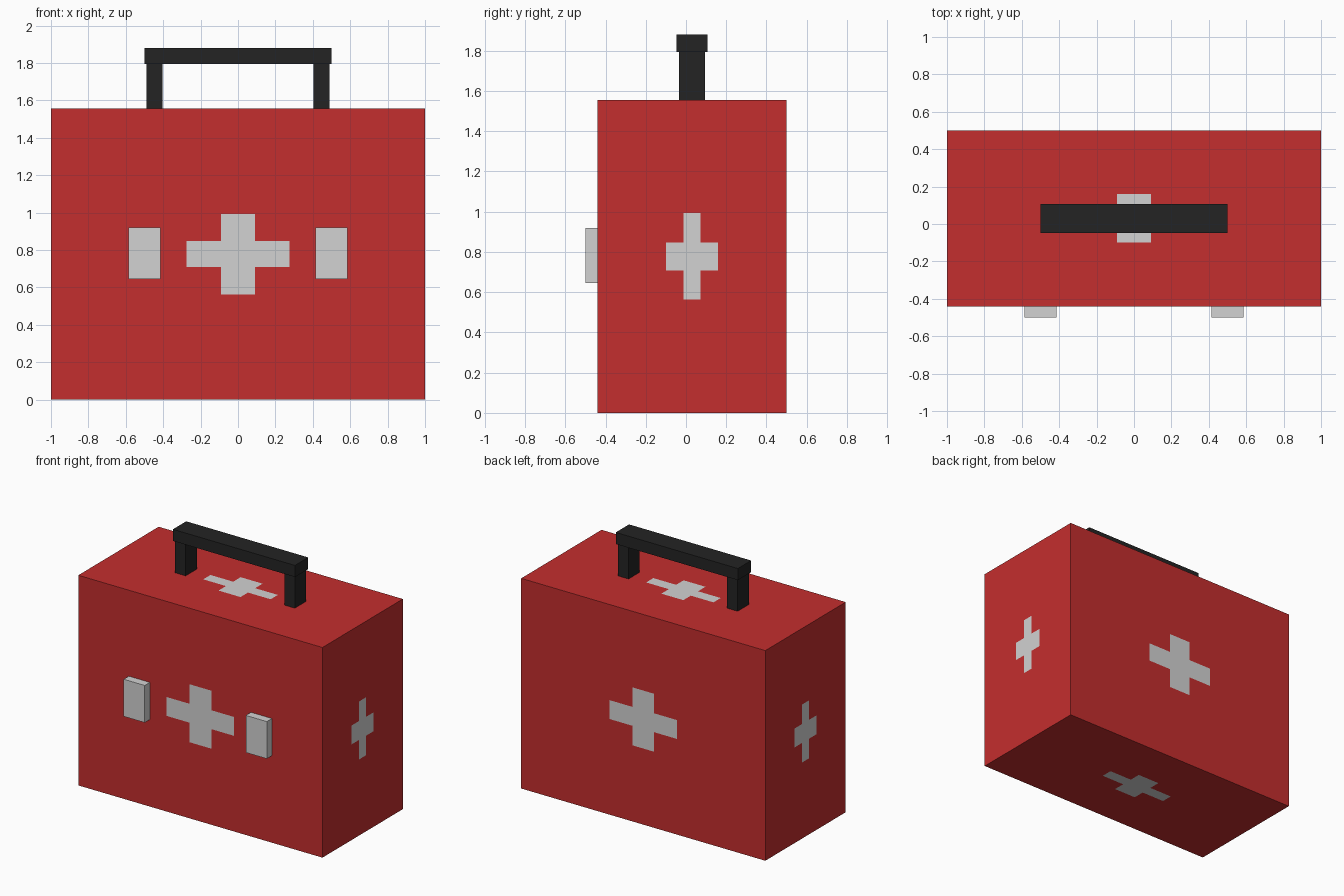
import bpy
import bmesh
from mathutils import Vector

default = bpy.data.objects.get("Cube")
if default:
    bpy.data.objects.remove(default, do_unlink=True)


def srgb(v):
    v /= 255
    return v / 12.92 if v < 0.04045 else ((v + 0.055) / 1.055) ** 2.4


def material(name, r, g, b):
    mat = bpy.data.materials.new(name)
    colour = (srgb(r), srgb(g), srgb(b), 1)
    mat.use_nodes = True
    mat.diffuse_color = colour
    bsdf = next(n for n in mat.node_tree.nodes if n.type == "BSDF_PRINCIPLED")
    bsdf.inputs["Base Color"].default_value = colour
    bsdf.inputs["Roughness"].default_value = 0.8
    return mat


red = material("case red", 196, 46, 46)
white = material("pale grey", 210, 210, 210)
black = material("handle black", 36, 36, 36)


def box(name, centre, size, mats, paint=None):
    """Box from a unit cube; paint may cut and colour it before scaling."""
    bm = bmesh.new()
    bmesh.ops.create_cube(bm, size=1)
    if paint:
        paint(bm)
    bmesh.ops.scale(bm, vec=Vector(size), verts=bm.verts)
    mesh = bpy.data.meshes.new(name)
    bm.to_mesh(mesh)
    bm.free()
    for mat in mats:
        mesh.materials.append(mat)
    obj = bpy.data.objects.new(name, mesh)
    obj.location = centre
    bpy.context.collection.objects.link(obj)
    return obj


# Cross cut into all six faces, in proportion to each face
ARM, HALF_WIDTH = 0.138, 0.045


def cut_crosses(bm):
    for axis in range(3):
        normal = Vector((0, 0, 0))
        normal[axis] = 1
        for offset in (-ARM, -HALF_WIDTH, HALF_WIDTH, ARM):
            bmesh.ops.bisect_plane(
                bm, geom=bm.verts[:] + bm.edges[:] + bm.faces[:],
                plane_co=normal * offset, plane_no=normal)
    for face in bm.faces:
        near, far, _ = sorted(abs(c) for c in face.calc_center_median())
        face.material_index = int(near < HALF_WIDTH and far < ARM)


# Case body
MID_Y = 0.03
box("case_body", (0, MID_Y, 0.778), (2, 0.94, 1.556), [red, white], cut_crosses)

# Carrying handle
box("handle_grip", (0, MID_Y, 1.837), (1, 0.155, 0.086), [black])

# Handle posts and front latches, one on each side
for side, x in (("left", 1), ("right", -1)):
    box("handle_post_" + side, (x * 0.447, MID_Y, 1.675), (0.086, 0.13, 0.24), [black])
    box("latch_" + side, (x * 0.5, -0.47, 0.782), (0.172, 0.06, 0.275), [white])
